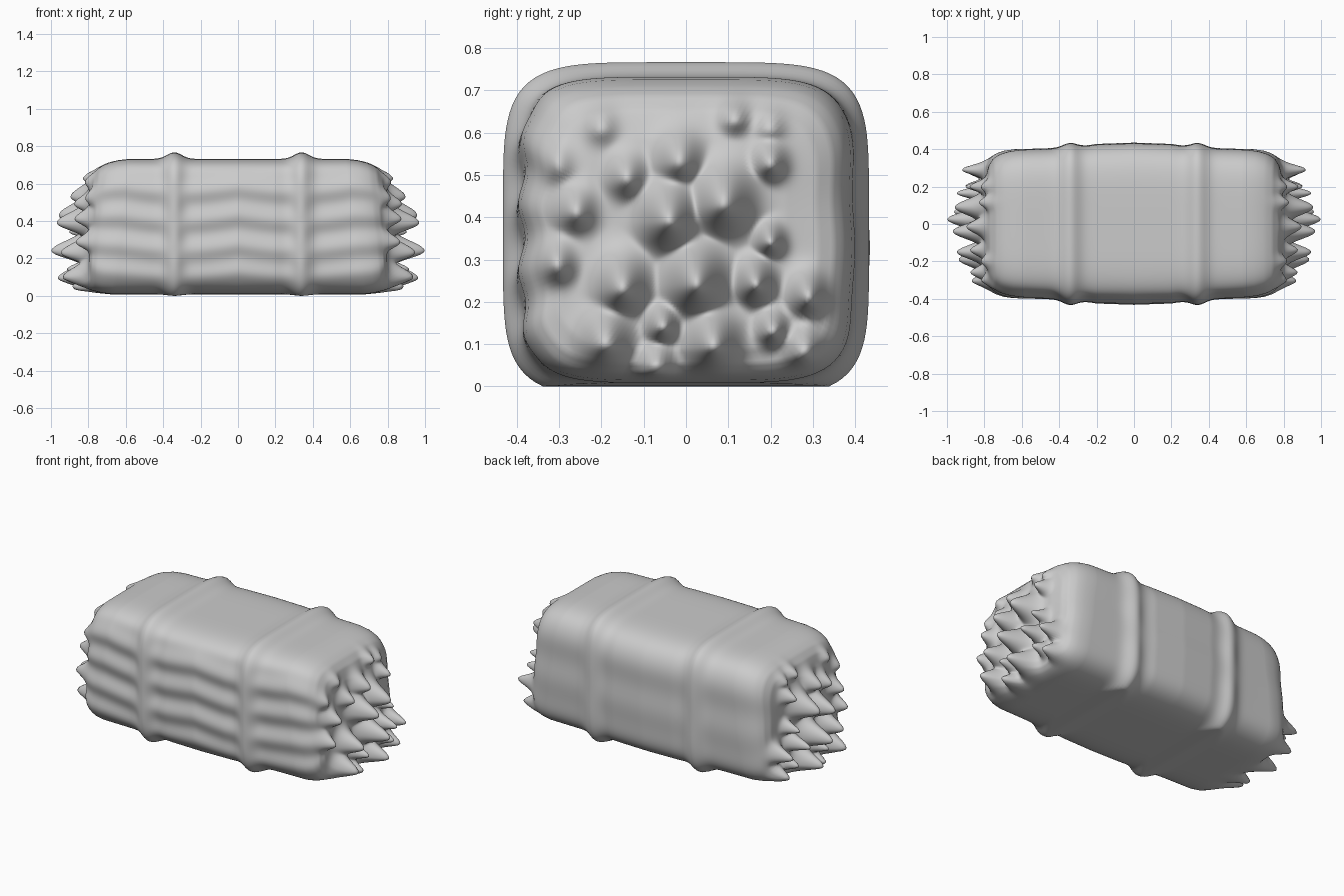
import bpy, bmesh
from math import cos, sin, pi, exp

if "Cube" in bpy.data.objects:
    bpy.data.objects.remove(bpy.data.objects["Cube"])

SEG = 180      # points round the cross-section
ZC = 0.37      # centre height

# straw tufts on the end: y, z, radius, tip x
TUFTS = [
    (-.20, .61, .032, .83), (.115, .63, .030, .85), (.20, .61, .030, .83),
    (-.305, .52, .035, .82), (-.14, .49, .038, .88), (-.015, .53, .046, .90),
    (.20, .525, .033, .88), (-.26, .41, .038, .87), (-.04, .39, .055, .97),
    (.09, .43, .058, .96), (.20, .34, .028, .90), (-.305, .285, .036, .86),
    (-.15, .23, .050, .95), (.025, .24, .056, 1.0), (.165, .24, .036, .95),
    (.29, .21, .036, .91), (-.055, .14, .032, .92), (-.19, .10, .050, .94),
    (.065, .095, .050, .97), (.205, .13, .030, .90), (.28, .08, .036, .89),
    (-.07, .04, .036, .91),
]
CAP = [(0, .80), (.6, .795), (.78, .785), (.88, .765), (.94, .735), (.98, .69), (1, .63)]


def lerp(table, t):
    for (a, va), (b, vb) in zip(table, table[1:]):
        if t <= b:
            return va + (vb - va) * (t - a) / (b - a)
    return table[-1][1]


def outline(a, x):
    """Rounded-square section with tied bands, bulging middle and straw grooves."""
    c, s = cos(a), sin(a)
    r = (abs(c) ** 5 + abs(s) ** 5) ** -0.2
    cy, cz = c * r, s * r
    band = exp(-((x - .34) / .055) ** 2)
    w = lerp([(0, .432), (.2, .425), (.3, .408), (.45, .402), (.66, .396)], x) + .027 * band
    h = .362 + .035 * band
    y, z = w * cy, ZC + h * cz
    # shallow lengthwise grooves on the front side
    if c < 0:
        f = abs(cy) ** 8 * (1 - band)
        y += .008 * f * (1 + sin(z * 40 + 1.2 * sin(x * 5)))
    else:
        y += .003 * abs(cy) ** 8 * (1 - band) * sin(z * 24)
    return y, max(z, .008 - .008 * band)


def end_x(y, z, s):
    base = lerp(CAP, s) + .05 * s ** 4 * max(-1, min(1, (ZC - z) / .37))
    total = 0
    for ty, tz, r, tip in TUFTS:
        dy, dz = (y - ty) / r, (z - tz) / r
        if dz > 0:
            dz *= .72          # long slope above, steep below
        d = dy * dy + dz * dz
        if d < 9:
            b0 = .80 - .12 * max(0, abs(ty) - .15) + .05 * max(0, .2 - tz)
            total += ((tip - b0) * exp(-d)) ** 3
    fade = min(1, (1 - s) / .06)
    return min(base + fade * total ** (1 / 3), 1)


bm = bmesh.new()
angles = [2 * pi * i / SEG for i in range(SEG)]
rings = []
# body half, then the tufted end
for k in range(43):
    x = .015 * k
    rings.append([bm.verts.new((x, *outline(a, x))) for a in angles])
N = 56
for k in range(1, N):
    s = 1 - k / N
    ring = []
    for a in angles:
        y, z = outline(a, .63)
        # keep the shoulder full at the bottom, sloping at the top
        y, z = y * s, ZC + (z - ZC) * s
        ring.append(bm.verts.new((end_x(y, z, s), y, z)))
    rings.append(ring)
# blend the last body rings into the tilted shoulder
for k in range(34, 43):
    f = (k - 33) / 9
    for v in rings[k]:
        v.co.x += f * f * .05 * max(-1, min(1, (ZC - v.co.z) / .37))
for p, q in zip(rings, rings[1:]):
    for i in range(SEG):
        j = (i + 1) % SEG
        bm.faces.new((p[i], p[j], q[j], q[i]))
tip = bm.verts.new((end_x(0, ZC, 0), 0, ZC))
for i in range(SEG):
    bm.faces.new((rings[-1][i], rings[-1][(i + 1) % SEG], tip))
for v in rings[0]:
    v.co.x = 0
bmesh.ops.recalc_face_normals(bm, faces=bm.faces)
if tip.link_faces[0].normal.x < 0:
    bmesh.ops.reverse_faces(bm, faces=bm.faces)
for f in bm.faces:
    f.smooth = True

mesh = bpy.data.meshes.new("straw_bale")
bm.to_mesh(mesh)
bm.free()
bale = bpy.data.objects.new("straw_bale", mesh)
bpy.context.collection.objects.link(bale)
mirror = bale.modifiers.new("other_half", 'MIRROR')
mirror.use_axis[0] = True
mirror.merge_threshold = .0005
